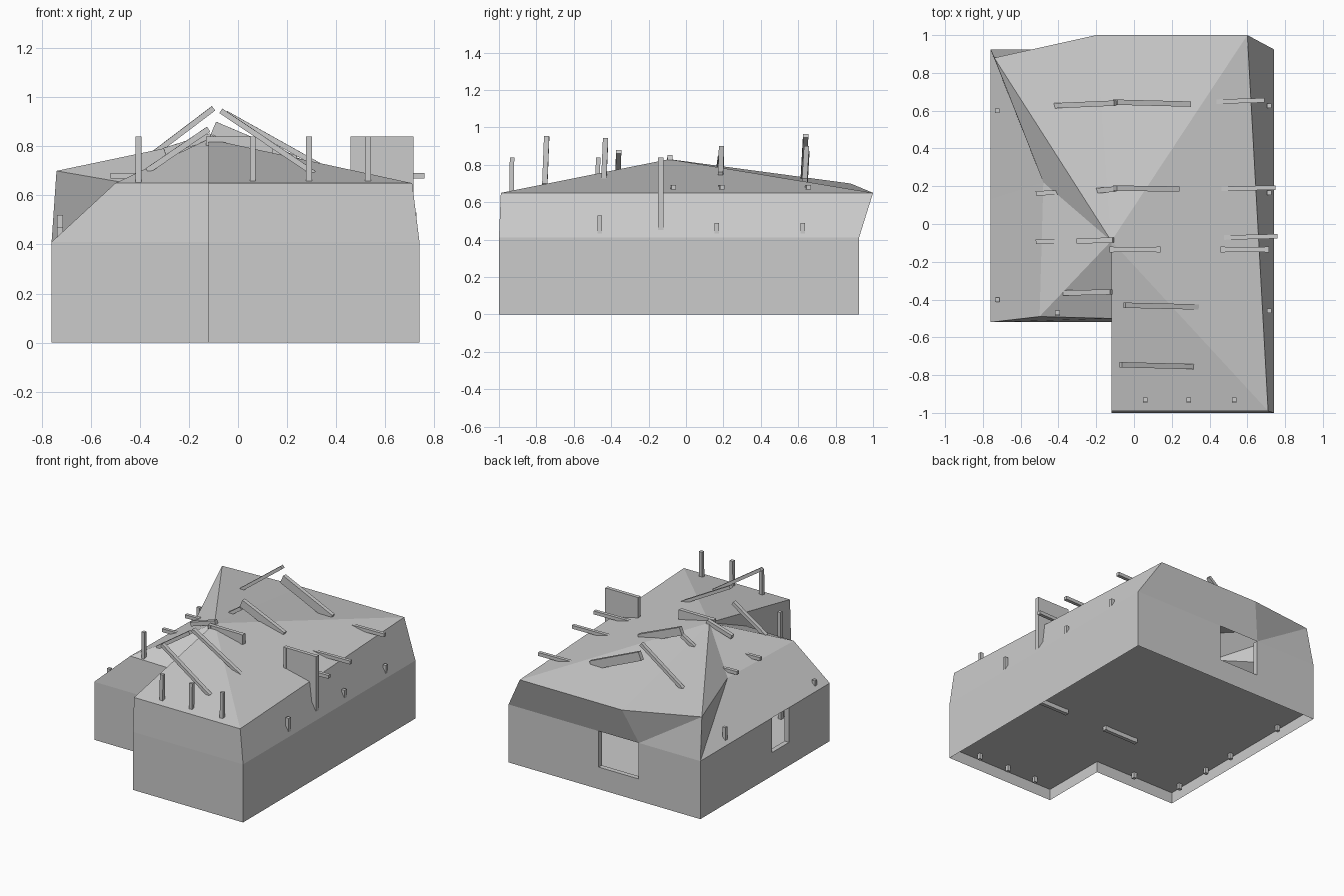
import bpy
from mathutils import Vector

if "Cube" in bpy.data.objects:
    bpy.data.objects.remove(bpy.data.objects["Cube"])


def mesh_object(name, points, faces):
    mesh = bpy.data.meshes.new(name)
    mesh.from_pydata(points, [], faces)
    mesh.update()
    obj = bpy.data.objects.new(name, mesh)
    bpy.context.collection.objects.link(obj)
    return obj


def box(name, lo, hi):
    pts = [(x, y, z) for x in (lo[0], hi[0]) for y in (lo[1], hi[1]) for z in (lo[2], hi[2])]
    return mesh_object(name, pts, [(0, 1, 3, 2), (4, 6, 7, 5), (0, 4, 5, 1),
                                   (2, 3, 7, 6), (0, 2, 6, 4), (1, 5, 7, 3)])


def bar(name, a, b, width=0.028, depth=0.028):
    # rectangular timber between two points
    a, b = Vector(a), Vector(b)
    obj = box(name, (-width / 2, -depth / 2, 0), (width / 2, depth / 2, (b - a).length))
    obj.location = a
    obj.rotation_mode = 'QUATERNION'
    obj.rotation_quaternion = (b - a).to_track_quat('Z', 'Y')
    return obj


def faces_from(name, pts, lists):
    keys = list(pts)
    return mesh_object(name, list(pts.values()), [[keys.index(k) for k in f.split()] for f in lists])


H = 0.41  # wall plate height
FLOOR = 0.08
footprint = [(-0.76, -0.52), (-0.12, -0.52), (-0.12, -1.0), (0.74, -1.0), (0.74, 0.925), (-0.76, 0.925)]


def wall(name, a, b, window=None):
    # vertical wall a to b; the window is (start, end, sill) reaching the plate
    def at(t, z):
        return (a[0] + (b[0] - a[0]) * t, a[1] + (b[1] - a[1]) * t, z)
    length = (Vector(b) - Vector(a)).length
    parts = [(0, 1, 0, H)]
    if window:
        s, e, sill = window[0] / length, window[1] / length, window[2]
        parts = [(0, s, 0, H), (s, e, 0, sill), (e, 1, 0, H)]
    pts, faces = [], []
    for s0, e0, z0, z1 in parts:
        n = len(pts)
        pts += [at(s0, z0), at(e0, z0), at(e0, z1), at(s0, z1)]
        faces.append((n, n + 1, n + 2, n + 3))
    mesh_object(name, pts, faces)


# Walls, with windows in the back and left sides
windows = {4: (0.69, 1.03, 0.14), 5: (0.785, 1.005, 0.15)}
for i, a in enumerate(footprint):
    wall("wall", a, footprint[(i + 1) % 6], windows.get(i))

# Window frames set into the openings
for s in (-0.29, 0.035):
    box("back_window_jamb", (s, 0.89, 0.14), (s + 0.015, 0.925, H))
box("back_window_sill", (-0.29, 0.89, 0.14), (0.05, 0.925, 0.155))
for s in (-0.08, 0.125):
    box("left_window_jamb", (-0.76, s, 0.15), (-0.725, s + 0.015, H))
box("left_window_sill", (-0.76, -0.08, 0.15), (-0.725, 0.14, 0.165))

# Raised floor
mesh_object("floor", [(x, y, FLOOR) for x, y in footprint], [list(range(6))])

# Sloped upper walls and irregular roof meeting at one apex
p = {
    'top': (-0.12, -0.09, 0.83),
    'fl': (-0.76, -0.52, H), 'in': (-0.12, -0.52, H), 'wf': (-0.12, -1.0, H),
    'fr': (0.74, -1.0, H), 'br': (0.74, 0.925, H), 'bm': (-0.28, 0.925, H), 'bl': (-0.76, 0.925, H),
    'lm': (-0.76, 0.13, H),
    'FL': (-0.50, -0.49, 0.65), 'IN': (-0.12, -0.50, 0.65), 'WF': (-0.12, -0.99, 0.65),
    'FR': (0.71, -0.99, 0.65), 'BR': (0.60, 1.0, 0.65), 'BM': (-0.20, 1.0, 0.65),
    'BL': (-0.74, 0.88, 0.70), 'LM': (-0.48, 0.22, 0.655),
}
faces_from("upper_walls", p, [
    "fl in IN FL", "in wf WF top IN", "wf fr FR WF", "fr br BR FR",
    "br bm BM BR", "bm bl BL", "bm BL BM", "bl LM BL", "bl lm LM", "lm fl FL LM"])
faces_from("roof", p, [
    "FL IN top", "WF FR top", "FR BR top", "BR BM top", "BM BL top", "BL LM top", "LM FL top"])

# Tall posts through floor and roof
for x, y in [(0.06, -0.93), (0.29, -0.93), (0.53, -0.93), (-0.405, -0.47)]:
    bar("tall_post", (x, y - 0.01, 0.04), (x, y, 0.84), 0.024, 0.024)

# Short posts along the side walls
for x, y, z in [(0.715, -0.46, 0.53), (0.715, 0.165, 0.49), (0.715, 0.625, 0.49),
                (-0.725, -0.40, 0.47), (-0.725, -0.13, 0.41), (-0.725, 0.12, 0.41),
                (-0.725, 0.60, 0.52)]:
    box("side_post", (x - 0.012, y - 0.012, 0.04), (x + 0.012, y + 0.012, z))

# Partition panels, each with end posts
for x0, x1 in [(-0.12, 0.13), (0.47, 0.705)]:
    box("partition", (x0, -0.148, 0.05), (x1, -0.122, 0.84))
    for x in (x0, x1):
        box("partition_post", (x - 0.011, -0.15, 0.05), (x + 0.011, -0.12, 0.84))

# Horizontal tie beams that break out through the eaves
for x0, x1, y in [(-0.40, 0.69, 0.64), (-0.52, 0.75, 0.178), (-0.52, 0.76, -0.08)]:
    skew = 0.015
    bar("tie_beam", (x0, y - skew, 0.68), (x1, y + skew, 0.68), 0.024, 0.024)
bar("ridge_tie", (-0.30, -0.09, 0.78), (-0.11, -0.085, 0.84))

# Sloping rafters standing off the roof; the last value is the timber depth
rafters = [((-0.45, 0.625, 0.69), (-0.10, 0.64, 0.955), 0.022),
           ((-0.10, 0.645, 0.872), (0.29, 0.635, 0.70), 0.06),
           ((-0.07, -0.745, 0.945), (0.31, -0.755, 0.69), 0.022),
           ((-0.05, -0.43, 0.935), (0.37, -0.44, 0.70), 0.022),
           ((-0.10, 0.19, 0.875), (0.23, 0.185, 0.735), 0.055),
           ((-0.37, -0.365, 0.70), (-0.12, -0.36, 0.87), 0.024),
           ((-0.21, 0.175, 0.765), (-0.10, 0.185, 0.84), 0.024)]
for a, b, depth in rafters:
    bar("rafter", a, b, 0.028, depth)
